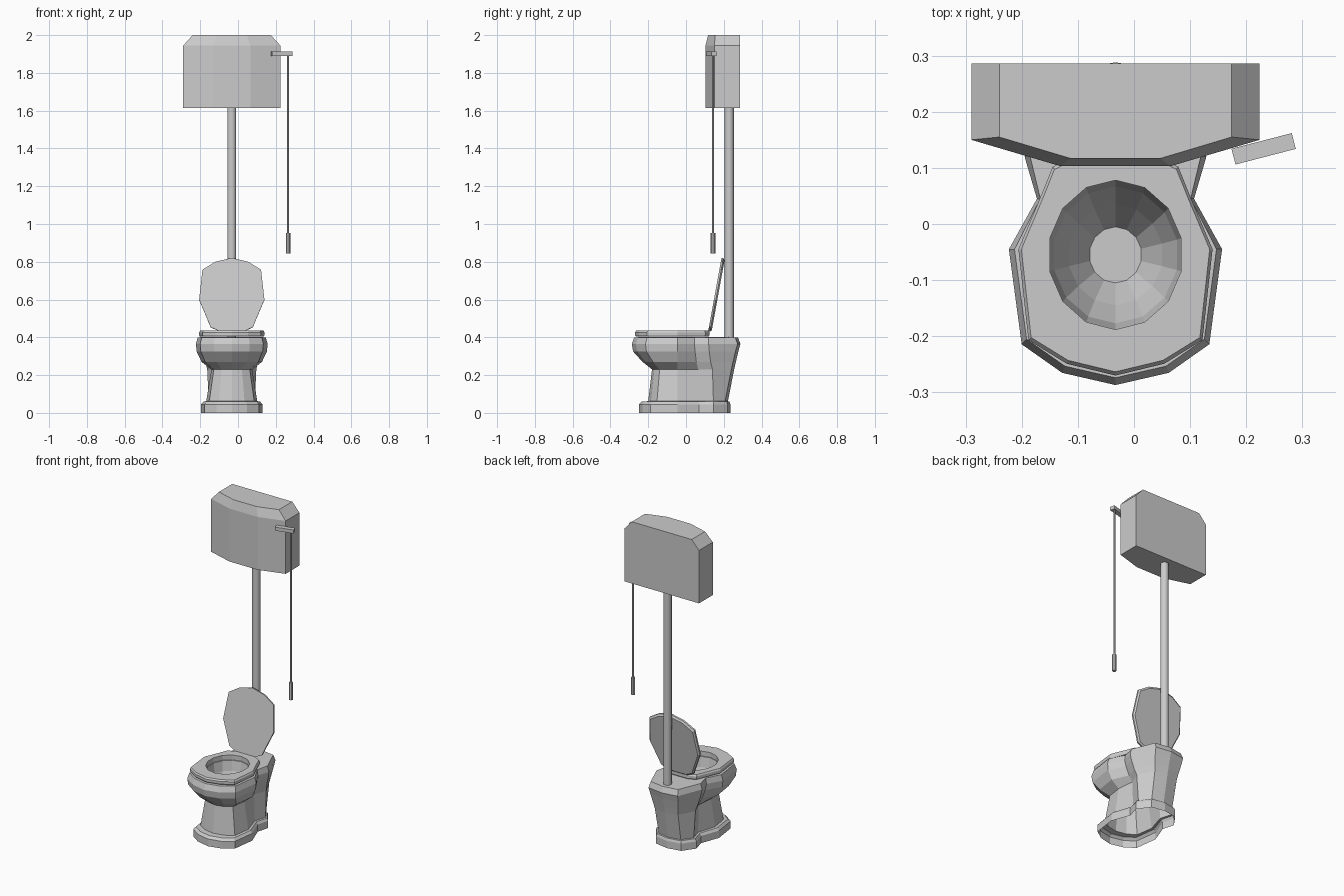
import bpy, bmesh, math
from mathutils import Vector, Matrix

if "Cube" in bpy.data.objects:
    bpy.data.objects.remove(bpy.data.objects["Cube"])

CX = -0.033          # middle line of bowl, pipe and lid


def mirror(half):
    """Closed outline from a half outline whose ends lie on the middle line."""
    return half + [(-x, y) for x, y in half[-2:0:-1]]


def at(outline, z, grow=0.0, c=(0, -0.05)):
    """Outline as 3D ring at height z, grown outwards from c."""
    return [Vector((CX + x * (1 + grow), c[1] + (y - c[1]) * (1 + grow), z)) for x, y in outline]


def loft(name, rings, cap_start=True, cap_end=True, closed=False):
    bm = bmesh.new()
    vs = [[bm.verts.new(p) for p in r] for r in rings]
    n = len(vs[0])
    pairs = list(zip(vs, vs[1:])) + ([(vs[-1], vs[0])] if closed else [])
    for a, b in pairs:
        for i in range(n):
            j = (i + 1) % n
            bm.faces.new((a[i], a[j], b[j], b[i]))
    if cap_start and not closed:
        bm.faces.new(vs[0][::-1])
    if cap_end and not closed:
        bm.faces.new(vs[-1])
    bmesh.ops.recalc_face_normals(bm, faces=bm.faces)
    me = bpy.data.meshes.new(name)
    bm.to_mesh(me)
    bm.free()
    ob = bpy.data.objects.new(name, me)
    bpy.context.collection.objects.link(ob)
    return ob


def rod(name, x, y, z0, z1, r, sides):
    bpy.ops.mesh.primitive_cylinder_add(vertices=sides, radius=r, depth=z1 - z0,
                                        location=(x, y, (z0 + z1) / 2))
    bpy.context.object.name = name
    bpy.ops.object.shade_smooth_by_angle(angle=math.radians(40))


def body_ring(z, w, yf, ww, yw, wr, yr):
    """Front oval (width w, front yf), waist (ww, yw), rear block (wr, yr)."""
    c = -0.045
    d = yf - c
    return at(mirror([(0, yf), (0.5 * w, c + 0.91 * d), (0.88 * w, c + 0.7 * d), (w, c),
                      (ww, yw), (wr, yw + 0.075), (0.62 * wr, yr - 0.015), (0, yr)]), z)


def hole(rx, ry, cy=-0.055):
    """Fourteen-sided oval opening."""
    return mirror([(rx * math.sin(k * math.pi / 7), cy - ry * math.cos(k * math.pi / 7))
                   for k in range(8)])


# Bowl, pedestal, foot and rear block as one shell, open underneath
outside = [
    (0.000, 0.163, -0.250, 0.120, 0.070, 0.140, 0.235),
    (0.045, 0.163, -0.250, 0.120, 0.070, 0.140, 0.235),
    (0.060, 0.150, -0.235, 0.112, 0.070, 0.132, 0.230),
    (0.062, 0.135, -0.200, 0.100, 0.070, 0.122, 0.222),
    (0.230, 0.108, -0.180, 0.098, 0.065, 0.130, 0.255),
    (0.270, 0.160, -0.230, 0.115, 0.055, 0.140, 0.264),
    (0.325, 0.186, -0.280, 0.132, 0.048, 0.155, 0.277),
    (0.365, 0.190, -0.287, 0.140, 0.045, 0.162, 0.288),
    (0.400, 0.180, -0.274, 0.134, 0.045, 0.152, 0.275)]
inside = [(0.402, 0.120, 0.133), (0.340, 0.112, 0.122), (0.270, 0.085, 0.090), (0.200, 0.047, 0.050)]
loft("bowl", [body_ring(*r) for r in outside] + [at(hole(rx, ry), z) for z, rx, ry in inside],
     cap_start=False)

# Seat ring
seat_outline = mirror([(0, -0.270), (0.087, -0.249), (0.155, -0.207), (0.173, -0.045),
                       (0.135, 0.045), (0.112, 0.102), (0.065, 0.124), (0, 0.125)])
opening = hole(0.120, 0.133)
loft("seat", [at(seat_outline, 0.405, -0.02), at(seat_outline, 0.413), at(seat_outline, 0.426),
              at(seat_outline, 0.435, -0.03), at(opening, 0.435), at(opening, 0.405)], closed=True)

# Raised lid: the seat outline tipped up about its rear edge
tilt = math.radians(10.3)
along = Vector((0, math.sin(tilt), math.cos(tilt)))
normal = Vector((0, math.cos(tilt), -math.sin(tilt)))


def lid_ring(depth, grow):
    return [Vector((p.x, 0.118, 0.435)) + along * (0.122 - p.y) + normal * depth
            for p in at(seat_outline, 0, grow)]


loft("lid", [lid_ring(0, 0), lid_ring(0.010, 0), lid_ring(0.018, -0.05)])

# Flush pipe
rod("flush_pipe", CX, 0.229, 0.39, 1.62, 0.024, 14)


# High cistern with bowed front and chamfered top
def tank_ring(z, w, side_y, fw, front_y):
    return at([(-w, 0.286), (-w, side_y), (-fw, front_y), (fw, front_y), (w, side_y), (w, 0.286)], z)


loft("cistern", [tank_ring(1.615, 0.257, 0.150, 0.098, 0.103),
                 tank_ring(1.945, 0.257, 0.150, 0.098, 0.103),
                 tank_ring(2.000, 0.207, 0.155, 0.080, 0.117)])

# Lever, pull chain and grip
bpy.ops.mesh.primitive_cube_add(size=1)
lever = bpy.context.object
lever.name = "lever"
lever.data.transform(Matrix.Translation((0.231, 0.134, 1.901)) @ Matrix.Rotation(math.radians(14.5), 4, 'Z')
                     @ Matrix.Diagonal((0.111, 0.029, 0.022, 1)))
rod("pull_chain", 0.265, 0.143, 0.94, 1.895, 0.006, 8)
rod("pull_grip", 0.265, 0.143, 0.845, 0.952, 0.012, 8)
